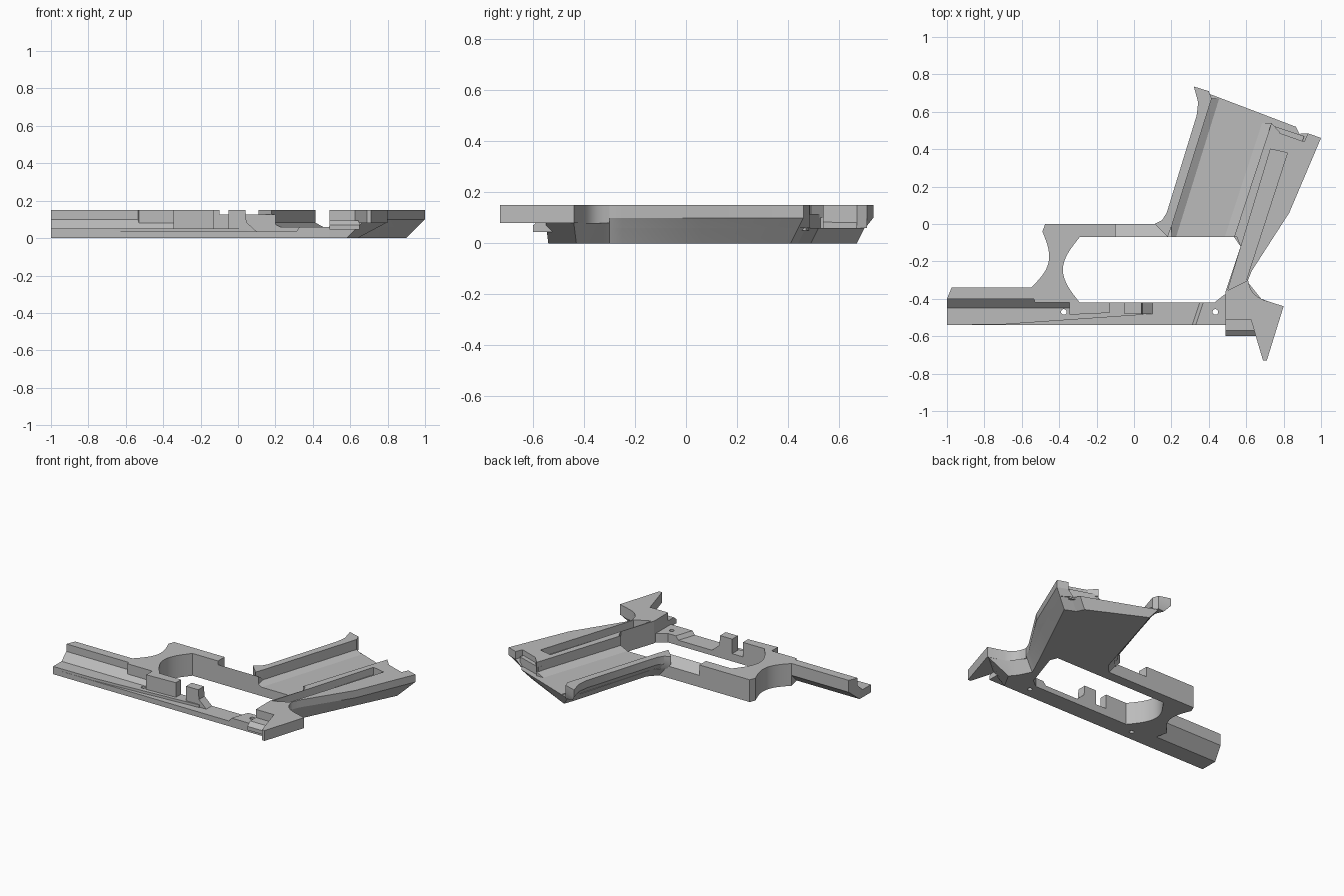
import bpy, bmesh, math
from mathutils import Vector

if "Cube" in bpy.data.objects:
    bpy.data.objects.remove(bpy.data.objects["Cube"])

grey = bpy.data.materials.new("plain grey")
grey.use_nodes = True
grey.diffuse_color = (0.5, 0.5, 0.5, 1)
grey.node_tree.nodes["Principled BSDF"].inputs["Base Color"].default_value = (0.5, 0.5, 0.5, 1)

TOP, CHAMFER, FLOOR = 0.15, 0.10, 0.06


def loft(name, rings):
    """Solid skinned through closed rings of equal length."""
    bm = bmesh.new()
    loops = [[bm.verts.new(p) for p in ring] for ring in rings]
    bm.faces.new(loops[0])
    bm.faces.new(loops[-1])
    for a, b in zip(loops, loops[1:]):
        for i in range(len(a)):
            j = (i + 1) % len(a)
            bm.faces.new((a[i], a[j], b[j], b[i]))
    bmesh.ops.recalc_face_normals(bm, faces=bm.faces)
    mesh = bpy.data.meshes.new(name)
    bm.to_mesh(mesh)
    bm.free()
    mesh.materials.append(grey)
    ob = bpy.data.objects.new(name, mesh)
    bpy.context.collection.objects.link(ob)
    return ob


def plate(name, outline, low, high):
    return loft(name, [[(x, y, z) for x, y in outline] for z in (low, high)])


def along_x(name, profile, start, end):
    return loft(name, [[(x, y, z) for y, z in profile] for x in (start, end)])


def along_y(name, profile, start, end):
    return loft(name, [[(x, y, z) for x, z in profile] for y in (start, end)])


def arc(p, q, bulge, steps=12):
    """Points from p to q bowed sideways by bulge."""
    p, q = Vector(p), Vector(q)
    side = Vector((q.y - p.y, p.x - q.x)).normalized() * bulge
    points = []
    for i in range(steps + 1):
        t = i / steps
        points.append(tuple(p.lerp(q, t) + side * math.sin(math.pi * t)))
    return points


# Long lower rail, raised ledge and rear ramp
rail = plate("lower_rail", [(-1, -0.54), (0.5, -0.54), (0.5, -0.37), (0.48, -0.38),
                            (0.43, -0.42), (-1, -0.42)], 0, 0.035)
ledge = plate("rail_ledge", [(-1, -0.54), (-0.7, -0.537), (0.05, -0.485),
                             (0.05, -0.42), (-1, -0.42)], 0.02, 0.052)
ramp = loft("rear_ramp", [
    [(0.30, -0.54, 0.02), (0.5, -0.54, 0.02), (0.5, -0.37, 0.02),
     (0.48, -0.38, 0.02), (0.43, -0.42, 0.02), (0.34, -0.42, 0.02)],
    [(0.33, -0.54, FLOOR), (0.5, -0.54, FLOOR), (0.5, -0.37, FLOOR),
     (0.48, -0.38, FLOOR), (0.43, -0.42, FLOOR), (0.37, -0.42, FLOOR)]])

# Pin holes through the rail
for x in (-0.375, 0.435):
    bpy.ops.mesh.primitive_cylinder_add(vertices=20, radius=0.015, depth=0.4, location=(x, -0.47, 0))
    cutter = bpy.context.object
    cutter.name = "pin_hole_cutter"
    cutter.hide_render = True
    for ob in (rail, ledge, ramp):
        mod = ob.modifiers.new("pin hole", "BOOLEAN")
        mod.operation = "DIFFERENCE"
        mod.object = cutter
        bpy.context.view_layer.objects.active = ob
        bpy.ops.object.modifier_apply(modifier=mod.name)
    bpy.data.objects.remove(cutter)

# Front side wall with lower chamfer and inner fillet
wall = along_x("front_wall", [(-0.45, 0.01), (-0.42, 0), (-0.34, 0.07), (-0.34, TOP), (-0.40, TOP),
                              (-0.40, 0.1), (-0.45, 0.052)], -1, -0.34)
for v in wall.data.vertices:
    if v.co.x < -0.9 and v.co.y > -0.35:
        v.co.x = -0.975
    elif v.co.x > -0.5 and v.co.y > -0.35:
        v.co.x = -0.5
plate("middle_wall", [(-0.345, -0.485), (-0.13, -0.475), (-0.13, -0.42), (-0.345, -0.42)], 0.03, TOP)
along_y("stop_block", [(-0.05, 0.02), (-0.05, TOP), (0.04, TOP), (0.045, 0.085), (0.10, 0.035), (0.10, 0.02)],
        -0.48, -0.42)

# Hoop: front post with its curved sides, then the bevelled bar
plate("hoop_post", [(-0.1, 0), (-0.475, 0)] + arc((-0.49, -0.04), (-0.55, -0.34), -0.065)
      + [(-0.53, -0.42)] + arc((-0.29, -0.42), (-0.29, -0.07), -0.09, 16) + [(-0.1, -0.07)], 0, TOP)
along_x("hoop_bar", [(-0.07, 0), (0, 0), (0, 0.08), (-0.07, 0.125)], -0.1, 0.2)


# Grip base, tapered towards the outside
def grip_ring(z):
    d = CHAMFER - z
    f = 0.8 * d
    return [(x, y, z) for x, y in (
        (0.12 + f, 0), (0.175 + f, 0.06), (0.335 + f, 0.6), (0.36 + f, 0.72 - d / 2),
        (0.905 - d, 0.54 - d / 2), (0.93 - d, 0.49 - d / 2), (1 - d, 0.46 - d / 2),
        (0.83 - d, 0.06), (0.63 - d / 2, -0.25), (0.61 - d / 2, -0.3), (0.49, -0.36),
        (0.57, -0.12), (0.55, -0.07), (0.16, -0.07))]


loft("grip_base", [grip_ring(0), grip_ring(FLOOR)])


# Front wall of the grip with its flared toe
def front_ring(z):
    f = 0.8 * max(CHAMFER - z, 0)
    outer = [(0.11, 0), (0.15, 0.02), (0.175, 0.06), (0.335, 0.58), (0.343, 0.65), (0.32, 0.735)]
    ring = [(x + f, y - f * (y > 0.7)) for x, y in outer]
    return [(x, y, z) for x, y in ring + [(0.40, 0.71), (0.415, 0.67), (0.205, 0), (0.18, -0.07)]]


loft("grip_front_wall", [front_ring(z) for z in (FLOOR, CHAMFER, TOP)])


# Sloped fillets on both sides of the channel
def fillet(name, near, far, width):
    rings = []
    for x, y in (near, far):
        rings.append([(x, y, 0.05), (x, y, 0.085), (x + width, y, FLOOR), (x + width, y, 0.05)])
    loft(name, rings)


fillet("front_fillet", (0.18, -0.07), (0.41, 0.67), 0.045)
fillet("rear_fillet", (0.535, -0.07), (0.735, 0.54), -0.05)


# Rear wall: tapered lower part, then two ridges beside a groove
def rear_ring(z):
    d = CHAMFER - z
    return [(x, y, z) for x, y in (
        (0.535, -0.07), (0.735, 0.54), (0.74, 0.5), (0.91 - d, 0.44), (0.93 - d, 0.485),
        (1 - d, 0.46 - d / 2), (0.83 - d, 0.06), (0.63 - d / 2, -0.25), (0.61 - d / 2, -0.3),
        (0.49, -0.36), (0.57, -0.12))]


loft("rear_wall", [rear_ring(FLOOR), rear_ring(CHAMFER)])
plate("groove_ridge", [(0.535, -0.07), (0.735, 0.54), (0.78, 0.49), (0.73, 0.40), (0.50, -0.36), (0.49, -0.36),
                       (0.57, -0.12), (0.55, -0.07)], CHAMFER, TOP)
plate("back_strap", [(0.60, -0.30), (0.82, 0.38), (0.73, 0.40), (0.74, 0.5), (0.91, 0.44), (0.93, 0.485),
                     (1, 0.46), (0.83, 0.06), (0.63, -0.25), (0.61, -0.30)], CHAMFER, TOP)
plate("heel_lip", [(0.72, 0.50), (0.73, 0.53), (0.91, 0.47), (0.90, 0.44)], 0.05, 0.115)

# Tail: overhanging spur, tapered root and side lug
plate("tail_spur", [(0.49, -0.36), (0.49, -0.51), (0.625, -0.51), (0.66, -0.63), (0.69, -0.73), (0.71, -0.73),
                    (0.80, -0.44)] + arc((0.69, -0.405), (0.61, -0.30), -0.02, 8), 0.08, TOP)
loft("tail_root", [
    [(0.49, -0.54, 0), (0.58, -0.54, 0), (0.64, -0.43, 0), (0.60, -0.38, 0), (0.56, -0.3, 0), (0.49, -0.36, 0)],
    [(x, y, 0.08) for x, y in ((0.49, -0.54), (0.66, -0.55), (0.79, -0.44), (0.68, -0.40),
                               (0.60, -0.3), (0.49, -0.36))]])
along_x("side_lug", [(-0.6, 0.045), (-0.6, 0.07), (-0.57, 0.095), (-0.50, 0.095), (-0.50, 0.045)], 0.49, 0.65)

# Smooth the curves, keep the edges sharp
bpy.ops.object.select_all(action="DESELECT")
for ob in bpy.context.scene.objects:
    if ob.type == "MESH":
        ob.select_set(True)
        bpy.context.view_layer.objects.active = ob
bpy.ops.object.shade_smooth_by_angle(angle=math.radians(25))
